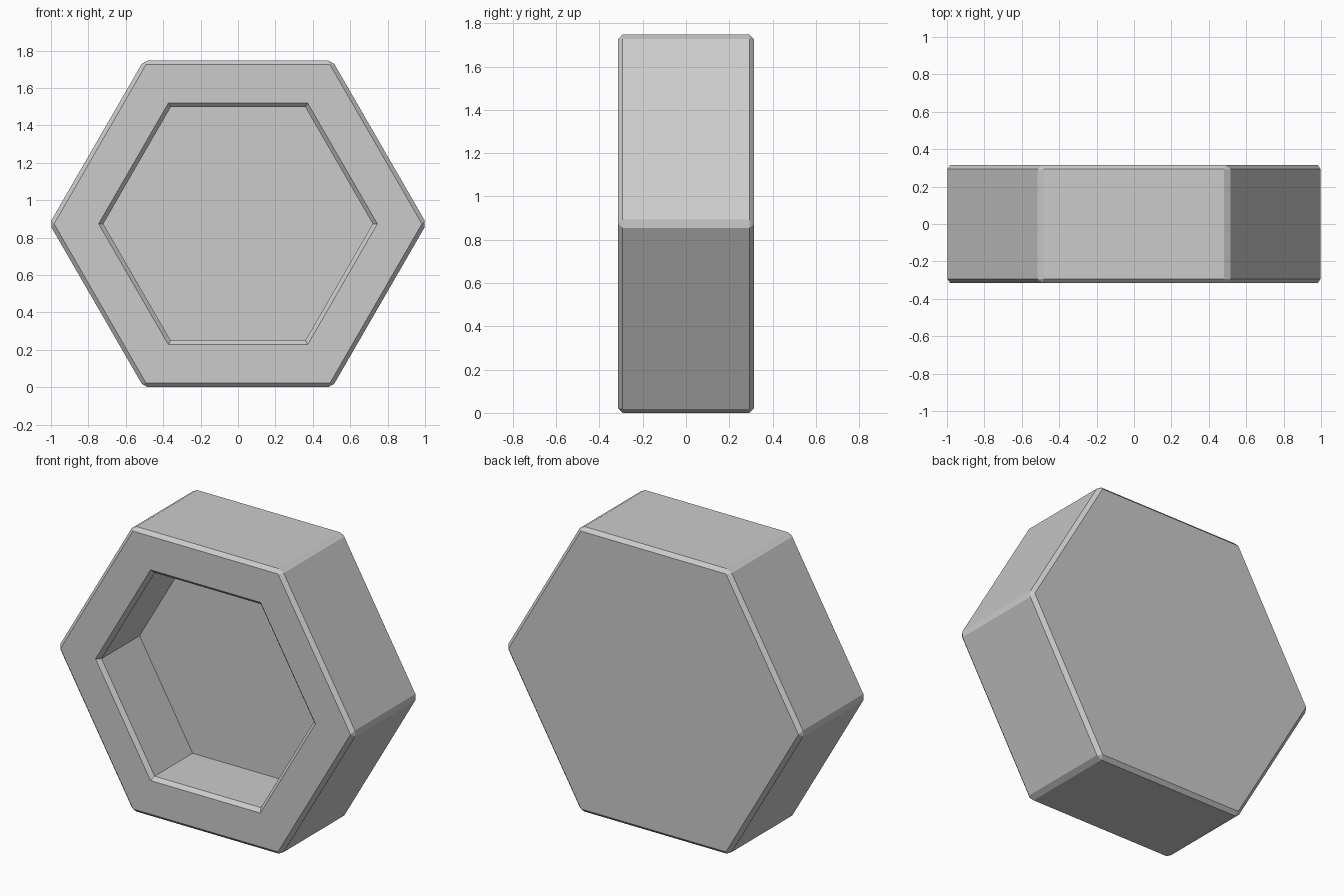
import bpy, bmesh
from math import cos, sin, pi, sqrt

if "Cube" in bpy.data.objects:
    bpy.data.objects.remove(bpy.data.objects["Cube"])

OUTER, INNER = 1.0085, 0.72
HALF_DEPTH, FLOOR_Y = 0.315, 0.075
CENTRE_Z = OUTER * sqrt(3) / 2

bm = bmesh.new()


def hex_ring(radius, y):
    return [bm.verts.new((radius * cos(i * pi / 3), y, CENTRE_Z + radius * sin(i * pi / 3)))
            for i in range(6)]


# Hexagonal body with a blind hexagonal recess in the front
rings = [hex_ring(OUTER, HALF_DEPTH), hex_ring(OUTER, -HALF_DEPTH),
         hex_ring(INNER, -HALF_DEPTH), hex_ring(INNER, FLOOR_Y)]
bm.faces.new(rings[0])
bm.faces.new(rings[-1])
for a, b in zip(rings, rings[1:]):
    for i in range(6):
        j = (i + 1) % 6
        bm.faces.new((a[i], a[j], b[j], b[i]))
bmesh.ops.recalc_face_normals(bm, faces=bm.faces)

# Small chamfers on the outer edges and the recess rim
outer = set(rings[0] + rings[1])
rim = set(rings[2])
edges = [e for e in bm.edges
         if all(v in outer for v in e.verts) or all(v in rim for v in e.verts)]
bmesh.ops.bevel(bm, geom=edges, offset=0.022, segments=1, profile=0.5, affect='EDGES')

mesh = bpy.data.meshes.new("hexagonal_dish")
bm.to_mesh(mesh)
bm.free()
bpy.context.collection.objects.link(bpy.data.objects.new("hexagonal_dish", mesh))
